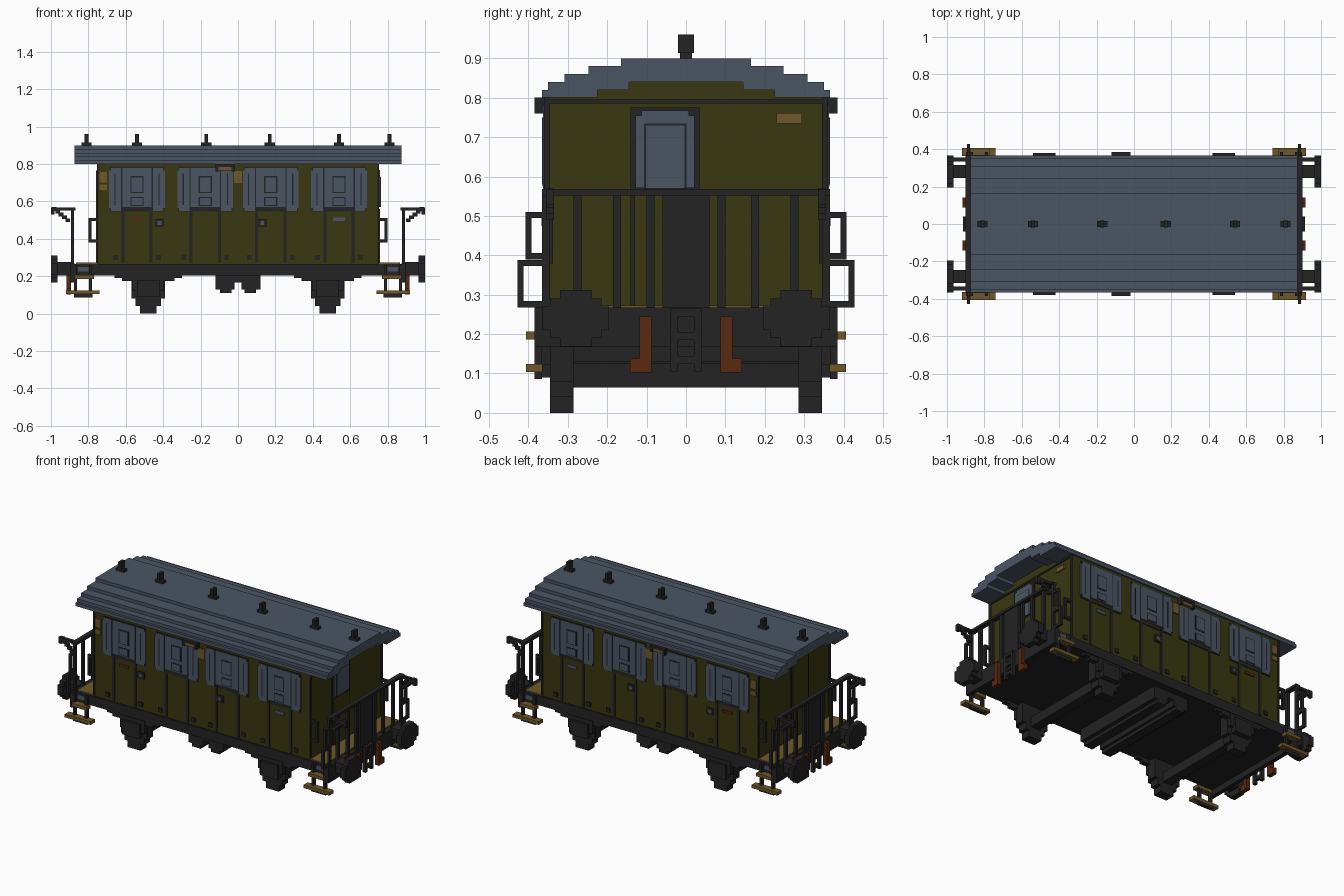
import bpy, bmesh
from mathutils import Vector

if "Cube" in bpy.data.objects:
    bpy.data.objects.remove(bpy.data.objects["Cube"])


def material(name, red, green, blue):
    mat = bpy.data.materials.new(name)
    mat.use_nodes = True
    mat.diffuse_color = (red, green, blue, 1)
    shader = mat.node_tree.nodes["Principled BSDF"]
    shader.inputs["Base Color"].default_value = mat.diffuse_color
    return mat


OLIVE = material("olive paint", .04, .039, .005)
SLATE = material("slate grey", .07, .09, .127)
BLACK = material("black iron", .017, .017, .018)
TAN = material("tan wood", .16, .095, .022)
RUST = material("rust brown", .1, .022, .005)

SIDE = .36        # half width of the body
WALL = .75        # end wall of the body
RAIL = .885       # railing line at the end of the platform
FLOOR = .265      # top of the underframe
EAVES = .8        # bottom edge of the roof
LAYER = .02       # height of one roof step
BAR = .016        # thickness of bars and rails


def box(name, mat, at, size, flip=""):
    """Box with centre and size, repeated across each axis named in flip."""
    bm = bmesh.new()
    for sx in (1, -1) if "x" in flip else (1,):
        for sy in (1, -1) if "y" in flip else (1,):
            cube = bmesh.ops.create_cube(bm, size=1)
            bmesh.ops.scale(bm, vec=Vector(size), verts=cube["verts"])
            bmesh.ops.translate(bm, vec=Vector((sx * at[0], sy * at[1], at[2])), verts=cube["verts"])
    mesh = bpy.data.meshes.new(name)
    bm.to_mesh(mesh)
    bm.free()
    mesh.materials.append(mat)
    bpy.context.collection.objects.link(bpy.data.objects.new(name, mesh))


def side_plate(name, mat, x, z, wide, high, proud, flip="y"):
    """Thin panel set into both long sides of the body."""
    inset = SIDE - .01
    box(name, mat, (x, (inset + proud) / 2, z), (wide, proud - inset, high), flip)


def end_plate(name, mat, y, z, wide, high, proud, flip=""):
    """Thin panel on the end wall."""
    box(name, mat, (WALL + proud / 2, y, z), (proud, wide, high), flip)


def handle(name, foot, reach, height):
    """Grip bar on two arms, at all four corners of the coach."""
    foot, reach = Vector(foot), Vector(reach)
    bar, rise = Vector((BAR, BAR, BAR)), Vector((0, 0, height / 2))
    box(name + "_grip", BLACK, foot + reach, bar + rise * 2, "xy")
    for end in (rise, -rise):
        box(name + "_arm", BLACK, foot + reach / 2 + end, bar + reach, "xy")


# Body, and the stepped roof whose hollow lowest layers hold the top of the body
box("body", OLIVE, (0, 0, (EAVES + FLOOR) / 2), (2 * WALL, 2 * SIDE - BAR / 2, EAVES - FLOOR))
inner_widths = (.225, .145, 0, 0, 0)
outer_widths = (.365, .35, .308, .247, .165)
for step, (inner, outer) in enumerate(zip(inner_widths, outer_widths)):
    z = EAVES + LAYER * (step + .5)
    box("roof_layer", SLATE, (0, (inner + outer) / 2, z), (1.75, outer - inner, LAYER), "y")
    if inner:
        box("body_top", OLIVE, (0, 0, z), (2 * WALL, 2 * inner, LAYER))

# Roof ventilators
for x in (.17, .54, .81):
    box("vent_base", BLACK, (x, 0, .907), (.055, .03, BAR), "x")
    box("vent_cap", BLACK, (x, 0, .937), (LAYER, .04, .046), "x")

# Body trim
box("corner_trim", BLACK, (WALL, SIDE - .007, .53), (.01, BAR, .54), "xy")
end_plate("end_cornice", BLACK, 0, .79, 2 * SIDE, .01, .005, "x")

# Compartment doors and windows
for x in (.175, .54):
    side_plate("window_outline", BLACK, x, .665, .292, .24, SIDE, "xy")
    side_plate("window_centre", SLATE, x, .675, .156, .21, SIDE + .003, "xy")
    for z, high in ((.6, .05), (.69, .09)):
        side_plate("pane_outline", BLACK, x, z, .07, high, SIDE + .004, "xy")
        side_plate("window_pane", SLATE, x, z, .058, high - .012, SIDE + .006, "xy")
    for side in (-1, 1):
        side_plate("window_wing", SLATE, x + side * .112, .665, .055, .23, SIDE + .003, "xy")
        side_plate("wing_edge", SLATE, x + side * .117, .665, .065, .2, SIDE + .003, "xy")
        side_plate("wing_groove", BLACK, x + side * .118, .665, .006, .17, SIDE + .005, "xy")
        side_plate("door_edge", BLACK, x + side * .075, .415, BAR, .29, SIDE + .001, "xy")
        side_plate("door_hinge", BLACK, x + side * .115, .3, .026, .026, SIDE + .003, "xy")

# Locks, plates and signs on the sides
for x in (-.42, .13):
    side_plate("door_lock", BLACK, x, .485, .044, .04, SIDE + .005)
    side_plate("lock_face", SLATE, x, .485, LAYER, LAYER, SIDE + .007)
side_plate("grey_plate", SLATE, .54, .505, .065, LAYER, SIDE + .003)
side_plate("rust_plate", RUST, -.54, .508, .065, BAR, SIDE + .003)
side_plate("class_sign", TAN, -.72, .73, .04, .055, SIDE + .003)
side_plate("number_sign", TAN, -.72, .675, .04, .03, SIDE + .003)
side_plate("middle_sign", TAN, 0, .73, .045, .065, SIDE + .003)

# Side lamp under the eaves
LAMP = -.07
side_plate("lamp_glass", TAN, LAMP, .775, .08, LAYER, SIDE + LAYER)
side_plate("lamp_hood", BLACK, LAMP, .793, .1, BAR, SIDE + .025)
for side in (-1, 1):
    side_plate("lamp_cheek", BLACK, LAMP + side * .043, .775, BAR, .03, SIDE + .025)

# End doors and end sign
DOOR = -.053
end_plate("end_door_frame", BLACK, DOOR, .52, .175, .51, .005, "x")
end_plate("end_door_lower", OLIVE, DOOR, .415, .155, .29, .01, "x")
end_plate("end_door_window", SLATE, DOOR, .663, .15, .185, .01)
end_plate("end_door_arch", SLATE, DOOR, .76, .12, BAR, .01)
end_plate("end_door_groove", BLACK, DOOR, .652, .108, .165, .012)
end_plate("end_door_pane", SLATE, DOOR, .65, .098, .16, .014)
box("rear_door_upper", OLIVE, (-WALL, DOOR, .66), (LAYER, .155, .21))
end_plate("end_sign", TAN, .262, .748, .065, .027, .008)

# Underframe, platforms and headstocks
box("underframe", BLACK, (0, 0, .235), (1.79, .73, .06))
box("platform_floor", TAN, (.81, 0, FLOOR), (.11, 2 * SIDE, BAR), "x")
box("headstock", BLACK, (RAIL, 0, .217), (.026, .77, .1), "x")
box("frame_bracket", BLACK, (.48, SIDE - BAR, .2), (.36, .03, LAYER), "xy")
box("bracket_foot", BLACK, (.48, SIDE - BAR, .185), (.28, .03, LAYER), "xy")
box("frame_plate", SLATE, (.828, SIDE, .238), (.055, LAYER, .025), "xy")

# Platform railings and gangway plate
RAIL_TOP = .56
for y in (.09, .175, .275, .355):
    box("railing_post", BLACK, (RAIL, y, (FLOOR + RAIL_TOP) / 2), (BAR, LAYER, RAIL_TOP - FLOOR), "xy")
box("railing_top", BLACK, (RAIL, 0, RAIL_TOP), (.03, .73, BAR), "x")
box("gangway_plate", BLACK, (RAIL, 0, .41), (BAR, .12, .3), "x")

# Railing brackets with stepped struts
ARM = .345
box("bracket_arm", BLACK, (.94, ARM, RAIL_TOP), (.12, LAYER, BAR), "xy")
box("bracket_tip", BLACK, (.99, ARM, RAIL_TOP - BAR), (LAYER, LAYER, .03), "xy")
for step in range(5):
    at = (.91 + step * .018, ARM, .5 + step * .015)
    box("bracket_strut", BLACK, at, (.025, LAYER, LAYER), "xy")

# Grab handles
handle("upper_handle", (RAIL, SIDE, .45), (0, .04, 0), .105)
handle("lower_handle", (RAIL, SIDE, .328), (0, .06, 0), .105)
handle("body_handle", (WALL, ARM, .445), (.042, 0, 0), .115)

# Buffers with stepped round heads
BUFFER = .28
for wide, high in ((.17, .06), (.13, .1), (.08, .144)):
    box("buffer_head", BLACK, (.982, BUFFER, .24), (.036, wide, high), "xy")
box("buffer_shaft", BLACK, (.93, BUFFER, .24), (.08, .07, .07), "xy")

# Coupling and brake hoses
HOOK = .905
box("coupling_side", BLACK, (HOOK, .03, .178), (LAYER, LAYER, .145), "xy")
for z in (.135, .195, .255):
    box("coupling_link", BLACK, (HOOK, 0, z), (LAYER, .08, LAYER), "x")
box("brake_hose", RUST, (HOOK, .103, .187), (.026, .03, .116), "xy")
box("hose_end", RUST, (HOOK, .115, .12), (.026, .054, .036), "xy")

# Footsteps and their hangers
STEP = .385
box("lower_footstep", TAN, (.83, STEP, .114), (.18, .042, LAYER), "xy")
box("upper_footstep", TAN, (.822, STEP, .196), (.105, .042, LAYER), "xy")
box("hanger_foot", BLACK, (.828, STEP - .01, .096), (.1, LAYER, LAYER), "xy")
for x in (.788, .87):
    box("step_hanger", BLACK, (x, STEP - .01, .175), (BAR, LAYER, .17), "xy")

# Stepped wheels, axle boxes and axles
AXLE = .48
for step in range(3):
    low = .08 - step * .04
    box("wheel", BLACK, (AXLE, .315, (low + .2) / 2), (.18 - step * .045, .06, .2 - low), "xy")
box("axle_guard", BLACK, (AXLE, SIDE - .01, .163), (.17, .03, .08), "xy")
box("axle_box", BLACK, (AXLE, SIDE, .135), (.12, .04, .09), "xy")
box("axle", BLACK, (AXLE, 0, .095), (.06, .58, .06), "x")

# Brake gear under the middle
box("brake_beam", BLACK, (.07, 0, .168), (.1, .64, .076), "x")
box("brake_beam_foot", BLACK, (.065, 0, .13), (.06, .64, .04), "x")
box("centre_beam", BLACK, (0, 0, .186), (.06, .64, .04))
